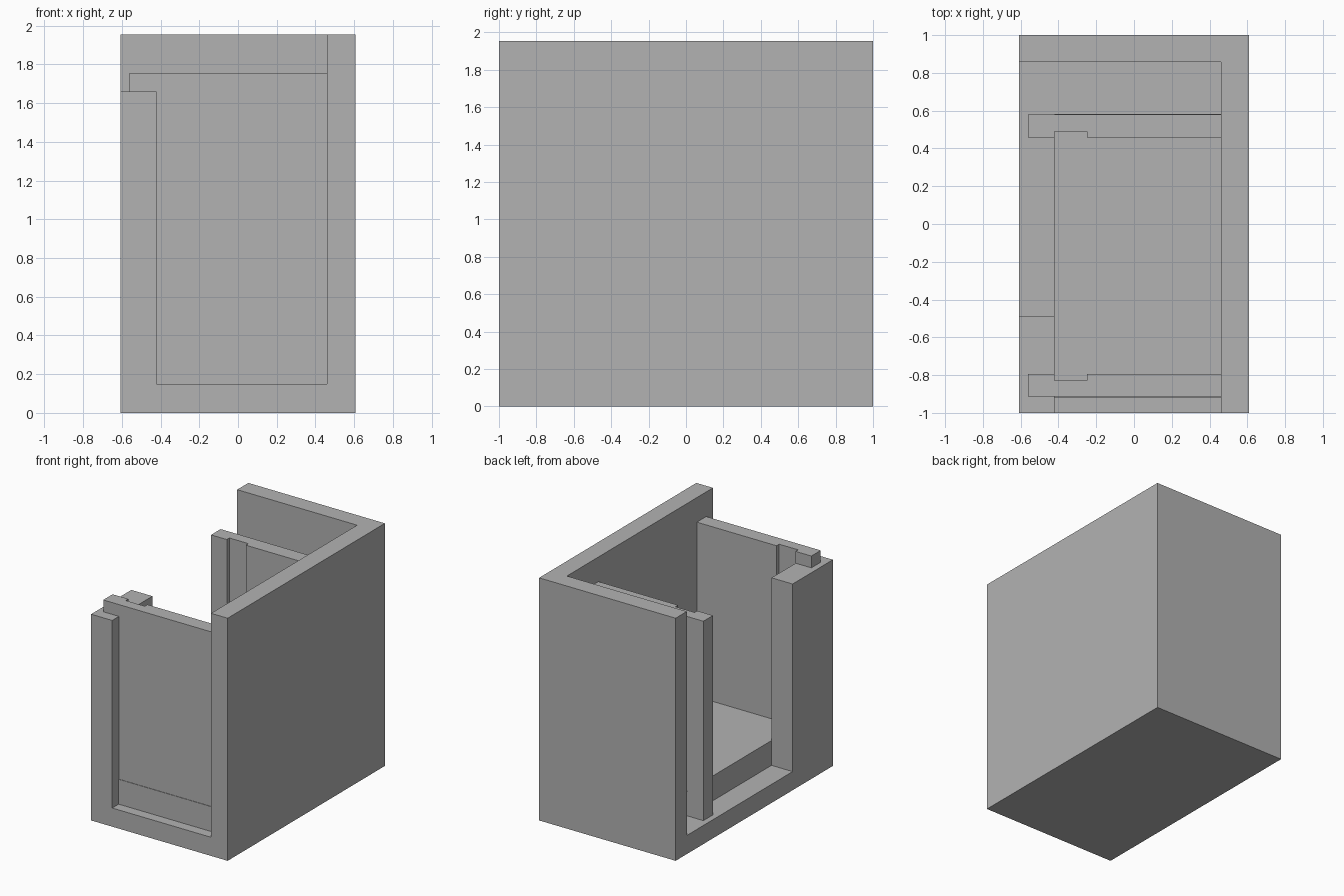
import bpy, bmesh

if "Cube" in bpy.data.objects:
    bpy.data.objects.remove(bpy.data.objects["Cube"])

grey = bpy.data.materials.new("plain grey")
grey.diffuse_color = (0.448, 0.448, 0.448, 1)
grey.use_nodes = True
grey.node_tree.nodes["Principled BSDF"].inputs["Base Color"].default_value = grey.diffuse_color


def prism(name, outline, z0, z1):
    """Extrude an x-y outline from z0 up to z1."""
    bm = bmesh.new()
    face = bm.faces.new([bm.verts.new((x, y, z0)) for x, y in outline])
    top = bmesh.ops.extrude_face_region(bm, geom=[face])["geom"]
    verts = [v for v in top if isinstance(v, bmesh.types.BMVert)]
    bmesh.ops.translate(bm, verts=verts, vec=(0, 0, z1 - z0))
    bmesh.ops.recalc_face_normals(bm, faces=bm.faces)
    mesh = bpy.data.meshes.new(name)
    bm.to_mesh(mesh)
    bm.free()
    mesh.materials.append(grey)
    obj = bpy.data.objects.new(name, mesh)
    bpy.context.collection.objects.link(obj)
    return obj


def box(name, x0, x1, y0, y1, z0, z1):
    return prism(name, [(x0, y0), (x1, y0), (x1, y1), (x0, y1)], z0, z1)


RIGHT, POST, FLOOR = 0.46, -0.42, 0.15

# Housing: solid block with the room, side opening and post top cut away
housing = box("housing", -0.608, 0.608, -1, 1, 0, 1.953)
cutters = [
    box("room_cutter", POST, RIGHT, -2, 0.858, FLOOR, 3),
    box("side_opening_cutter", -1, 0, -0.488, 0.858, FLOOR, 3),
    box("post_top_cutter", -1, 0, -2, 0, 1.66, 3),
]
for cutter in cutters:
    cutter.hide_render = True
    mod = housing.modifiers.new("cut", "BOOLEAN")
    mod.operation, mod.solver, mod.object = "DIFFERENCE", "EXACT", cutter
    bpy.context.view_layer.objects.active = housing
    bpy.ops.object.modifier_apply(modifier=mod.name)
    bpy.data.objects.remove(cutter)

# Raised platform on the floor, just proud of both panels
box("platform", POST, RIGHT, -0.918, 0.583, FLOOR, 0.35)


# Upright panels, each with a shallow groove on its inner face
def panel(name, outer, inner):
    groove = inner + (0.033 if outer > inner else -0.033)
    prism(name, [(-0.56, outer), (RIGHT, outer), (RIGHT, inner), (-0.25, inner),
                 (-0.25, groove), (POST, groove), (POST, inner), (-0.56, inner)],
          FLOOR, 1.755)


panel("front_panel", -0.914, -0.795)
panel("rear_panel", 0.579, 0.457)
